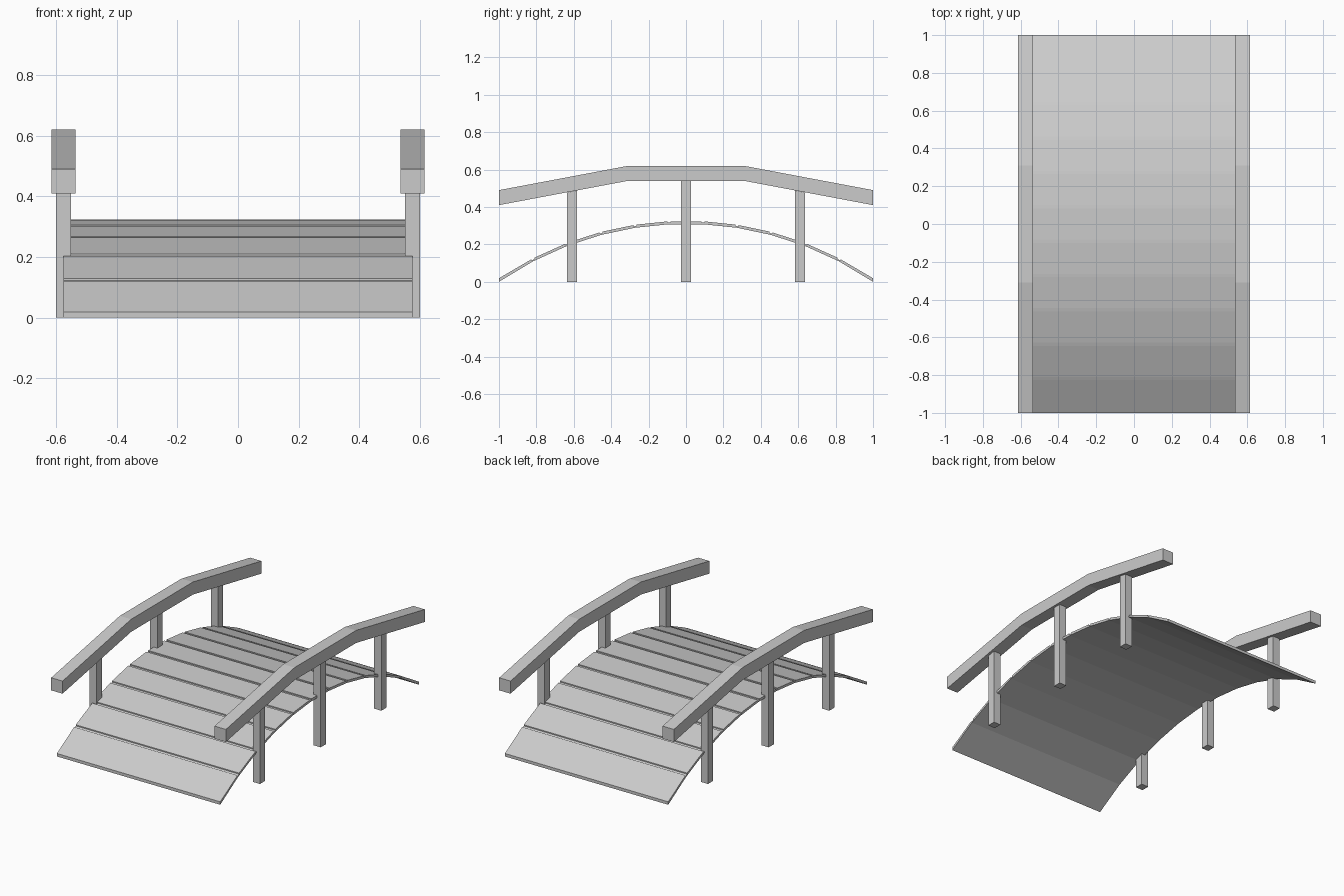
import bpy, bmesh, math
from mathutils import Vector

if "Cube" in bpy.data.objects:
    bpy.data.objects.remove(bpy.data.objects["Cube"])

RISE, PLANKS = 0.31, 11
R = (1 + RISE ** 2) / (2 * RISE)


def arc(y):
    return math.sqrt(R * R - y * y) - (R - RISE)


def extrude_profile(name, profile, x0, x1):
    """Extrude a closed (y, z) profile along x."""
    bm = bmesh.new()
    face = bm.faces.new([bm.verts.new((x0, y, z)) for y, z in profile])
    res = bmesh.ops.extrude_face_region(bm, geom=[face])
    verts = [v for v in res["geom"] if isinstance(v, bmesh.types.BMVert)]
    bmesh.ops.translate(bm, verts=verts, vec=(x1 - x0, 0, 0))
    bmesh.ops.recalc_face_normals(bm, faces=bm.faces)
    mesh = bpy.data.meshes.new(name)
    bm.to_mesh(mesh)
    bm.free()
    obj = bpy.data.objects.new(name, mesh)
    bpy.context.collection.objects.link(obj)
    return obj


# Arched deck: smooth underside, planks separated by shallow grooves on top
ys = [-1 + 2 * i / PLANKS for i in range(PLANKS + 1)]
points = [Vector((y, arc(y))) for y in ys]
thick, depth, half_gap = 0.016, 0.007, 0.009
top = []
for i, (a, b) in enumerate(zip(points, points[1:])):
    d = (b - a).normalized()
    up = Vector((0, thick))
    low = Vector((0, thick - depth))
    start, end = a + d * half_gap, b - d * half_gap
    top += [a + Vector((0, 0.019))] if i == 0 else [start + low, start + up]
    top += [b + Vector((0, 0.019))] if i == PLANKS - 1 else [end + up, end + low]
extrude_profile("plank_deck", points + top[::-1], -0.575, 0.575)

# Handrails and posts on both sides
rail_path = [(-1, 0.41), (-0.31, 0.54), (0.31, 0.54), (1, 0.41)]
rail_profile = rail_path + [(y, z + 0.08) for y, z in reversed(rail_path)]
for side, s in (("left", -1), ("right", 1)):
    extrude_profile(f"{side}_handrail", rail_profile, s * 0.535, s * 0.615)
    for place, y, ends in (("front", -0.61, (0.478, 0.488)),
                           ("middle", 0, (0.54, 0.54)),
                           ("back", 0.61, (0.488, 0.478))):
        a, b = y - 0.026, y + 0.026
        extrude_profile(f"{side}_{place}_post",
                        [(a, 0), (b, 0), (b, ends[1]), (a, ends[0])],
                        s * 0.55, s * 0.60)
